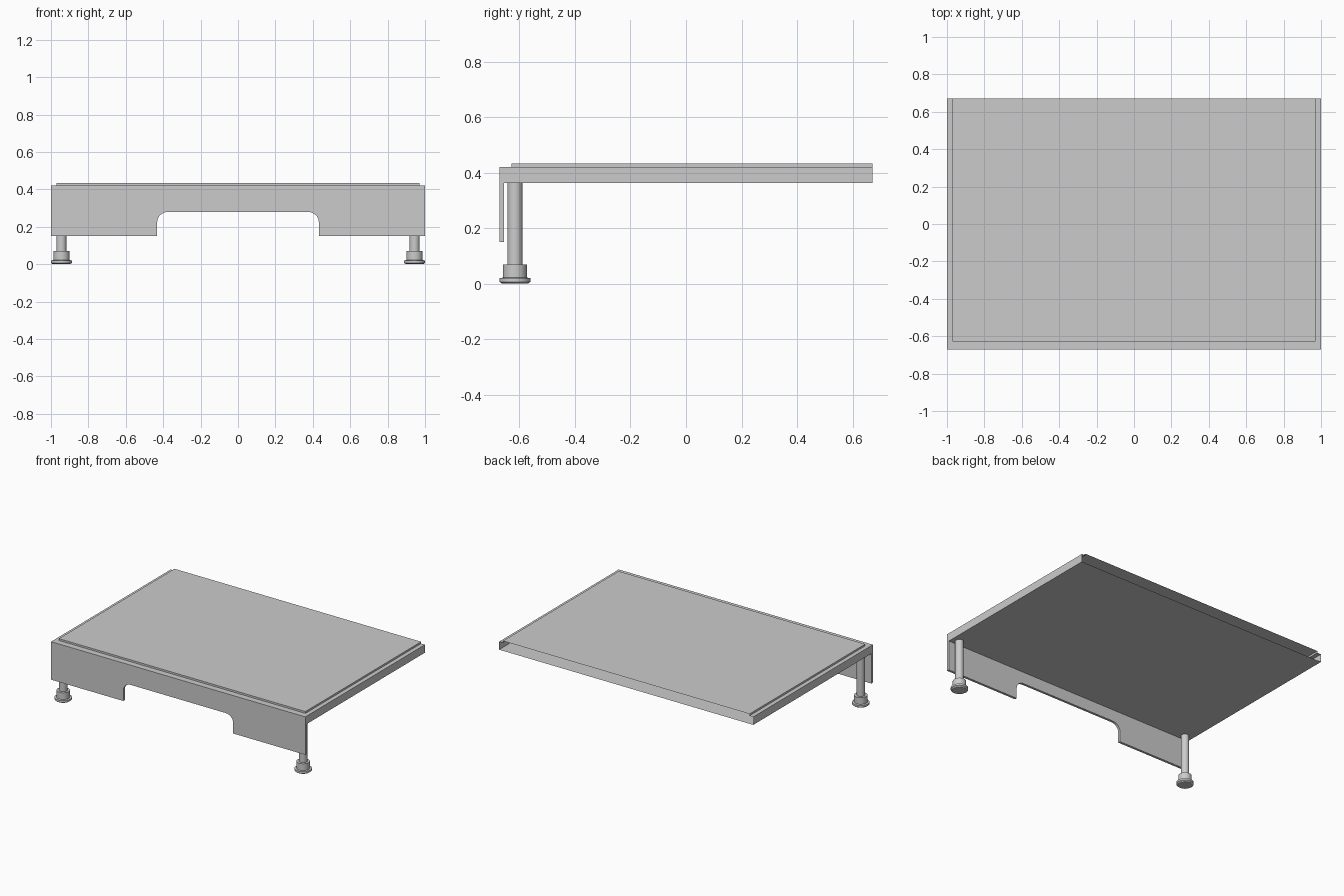
import bpy, bmesh, math

if "Cube" in bpy.data.objects:
    bpy.data.objects.remove(bpy.data.objects["Cube"])

HX, HY = 1.0, 0.672          # half width and half depth
Z_LOW, Z_RIM, Z_TOP = 0.363, 0.42, 0.433
PANEL_BACK = -0.655


def new_object(name, bm):
    bmesh.ops.remove_doubles(bm, verts=bm.verts, dist=1e-5)
    bmesh.ops.recalc_face_normals(bm, faces=bm.faces)
    mesh = bpy.data.meshes.new(name)
    bm.to_mesh(mesh)
    bm.free()
    obj = bpy.data.objects.new(name, mesh)
    bpy.context.collection.objects.link(obj)
    return obj


def add_face(bm, points):
    return bm.faces.new([bm.verts.new(p) for p in points])


# Sheet-metal tray: thin-walled, stepped top, open at the back
bm = bmesh.new()
outlines = [(HX, -HY, Z_LOW), (HX, -HY, Z_RIM), (0.97, -0.628, Z_RIM), (0.97, -0.628, Z_TOP)]
paths = [[(-x, HY, z), (-x, y, z), (x, y, z), (x, HY, z)] for x, y, z in outlines]
for lower, upper in zip(paths, paths[1:]):
    for i in range(3):
        add_face(bm, [lower[i], lower[i + 1], upper[i + 1], upper[i]])
add_face(bm, paths[-1])
add_face(bm, paths[0])
new_object("tray_shell", bm)

# Front panel with a round-cornered notch in its lower edge
half = [(HX, Z_RIM), (HX, 0.15), (0.432, 0.15)]
for i in range(9):
    a = math.radians(90 * i / 8)
    half.append((0.372 + 0.06 * math.cos(a), 0.225 + 0.055 * math.sin(a)))
outline = half + [(-x, z) for x, z in reversed(half)]
bm = bmesh.new()
face = add_face(bm, [(x, -HY, z) for x, z in outline])
ext = bmesh.ops.extrude_face_region(bm, geom=[face], use_keep_orig=True)
moved = [g for g in ext["geom"] if isinstance(g, bmesh.types.BMVert)]
bmesh.ops.translate(bm, verts=moved, vec=(0, PANEL_BACK + HY, 0))
new_object("front_panel", bm)

# Round legs with collar and foot, turned from one profile
LEG = [(0, 0), (0.046, 0), (0.056, 0.007), (0.056, 0.02), (0.043, 0.022),
       (0.043, 0.07), (0.027, 0.07), (0.027, Z_LOW), (0, Z_LOW)]
for side, label in ((-1, "left"), (1, "right")):
    bm = bmesh.new()
    verts = [bm.verts.new((r, 0, z)) for r, z in LEG]
    edges = [bm.edges.new(pair) for pair in zip(verts, verts[1:])]
    bmesh.ops.spin(bm, geom=verts + edges, cent=(0, 0, 0), axis=(0, 0, 1),
                   angle=2 * math.pi, steps=32)
    leg = new_object(label + "_front_leg", bm)
    leg.location = (side * 0.944, -0.616, 0)
    bpy.ops.object.select_all(action='DESELECT')
    leg.select_set(True)
    bpy.context.view_layer.objects.active = leg
    bpy.ops.object.shade_smooth_by_angle(angle=math.radians(30))
